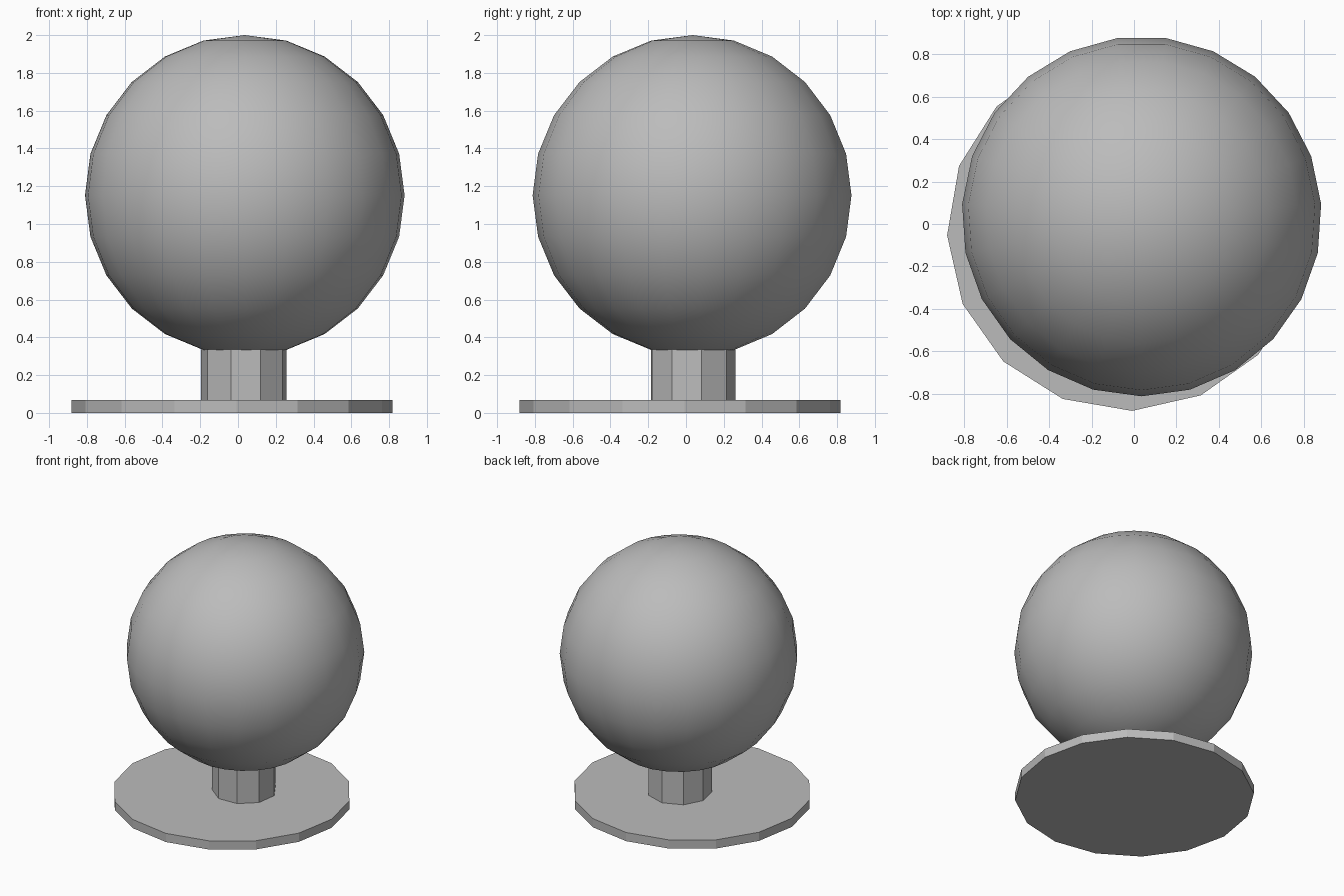
import bpy
import math
from mathutils import Matrix

cube = bpy.data.objects.get("Cube")
if cube:
    bpy.data.objects.remove(cube, do_unlink=True)

grey = bpy.data.materials.new("plain grey")
grey.use_nodes = True
colour = (0.5, 0.5, 0.5, 1.0)
grey.diffuse_color = colour
grey.node_tree.nodes["Principled BSDF"].inputs["Base Color"].default_value = colour


def finish(name, turn, smooth_angle):
    """Name the active part, turn its corners about its own axis and colour it."""
    part = bpy.context.object
    part.name = name
    part.data.transform(Matrix.Rotation(math.radians(turn), 4, "Z"))
    part.data.materials.append(grey)
    bpy.ops.object.shade_smooth_by_angle(angle=math.radians(smooth_angle))


def disc(name, sides, radius, bottom, top, offset, turn):
    """Upright prism between two heights; turn is the angle of its first corner from +x."""
    bpy.ops.mesh.primitive_cylinder_add(
        vertices=sides, radius=radius, depth=top - bottom,
        location=(offset, offset, (bottom + top) / 2))
    # cylinder corners start on +y
    finish(name, turn - 90, 15)


# Flat sixteen-sided foot
disc("base_plate", 16, 0.85, 0, 0.068, -0.031, 1.5)

# Short neck reaching into the ball
disc("neck", 9, 0.23, 0.068, 0.335, 0.033, 12)

# Smooth ball on top
bpy.ops.mesh.primitive_uv_sphere_add(
    segments=23, ring_count=12, radius=0.848, location=(0.036, 0.036, 1.152))
finish("ball", 180, 40)
